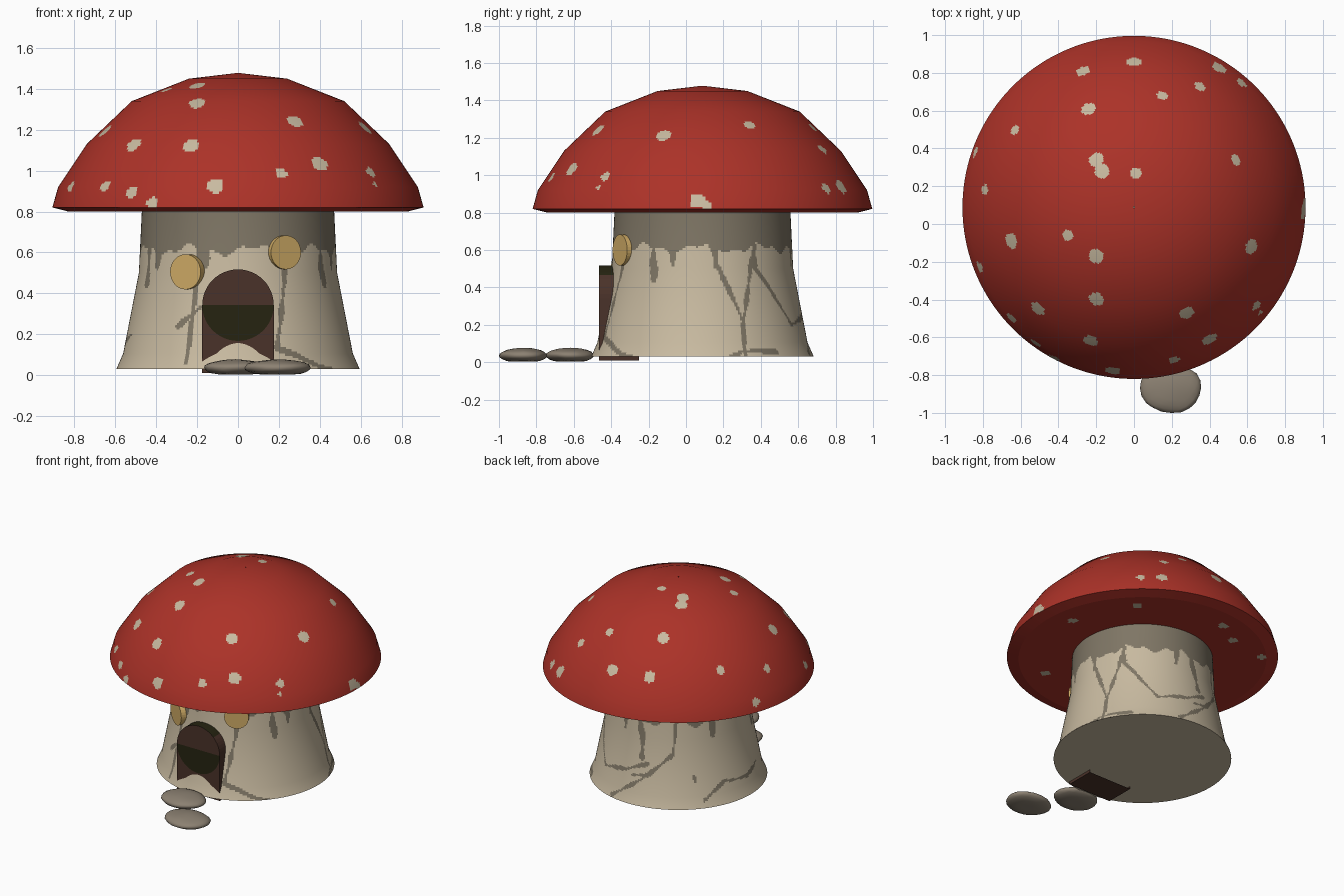
import bpy, bmesh, math, random
from mathutils import Vector, Matrix, noise

if "Cube" in bpy.data.objects:
    bpy.data.objects.remove(bpy.data.objects["Cube"])

CY = 0.088  # the house axis sits slightly behind the origin


def mat(name, rgb):
    m = bpy.data.materials.new(name)
    lin = [(c / 255 / 12.92 if c < 11 else ((c / 255 + 0.055) / 1.055) ** 2.4) for c in rgb]
    m.diffuse_color = (*lin, 1)
    m.use_nodes = True
    m.node_tree.nodes["Principled BSDF"].inputs["Base Color"].default_value = m.diffuse_color
    return m


RED = mat("cap red", (172, 50, 40))
BEIGE = mat("beige", (200, 186, 160))
MOSS = mat("stem dark", (127, 118, 101))
GOLD = mat("window gold", (208, 172, 102))
BROWN = mat("door brown", (74, 50, 41))
OLIVE = mat("door olive", (38, 36, 17))
STONE = mat("stone grey", (140, 129, 114))


def make(name, verts, faces, mats, idx=None, smooth=True):
    me = bpy.data.meshes.new(name)
    me.from_pydata(verts, [], faces)
    for m in mats:
        me.materials.append(m)
    if idx:
        me.polygons.foreach_set("material_index", idx)
    me.polygons.foreach_set("use_smooth", [smooth] * len(faces))
    me.update()
    ob = bpy.data.objects.new(name, me)
    bpy.context.collection.objects.link(ob)
    return ob


def lathe(name, prof, rule, mats, segs=360, step=0.011, flat=False):
    """Spin a profile of (radius, z) into a fine grid; rule(point) picks each face's colour.
    Normals are blended from the coarse profile so the shading stays soft."""
    seg_n = [Vector((b[1] - a[1], a[0] - b[0])).normalized() for a, b in zip(prof, prof[1:])]
    pn = [seg_n[0]] + [(a + b).normalized() for a, b in zip(seg_n, seg_n[1:])] + [seg_n[-1]]
    if prof[-1][0] < 0.01:
        pn[-1] = Vector((0, 1))
    rows = []
    for i in range(len(prof) - 1):
        a, b = Vector(prof[i]), Vector(prof[i + 1])
        n = max(1, round((b - a).length / step))
        rows += [(a.lerp(b, k / n), pn[i].lerp(pn[i + 1], k / n)) for k in range(n)]
    rows.append((Vector(prof[-1]), pn[-1]))
    verts, norms, faces, idx = [], [], [], []
    for p, nr in rows:
        for s in range(segs):
            t = 2 * math.pi * s / segs
            c, d = math.cos(t), math.sin(t)
            verts.append(Vector((p[0] * c, CY + p[0] * d, p[1])))
            norms.append(Vector((nr[0] * c, nr[0] * d, nr[1])).normalized())
    for r in range(len(rows) - 1):
        for s in range(segs):
            q = (r * segs + s, r * segs + (s + 1) % segs,
                 (r + 1) * segs + (s + 1) % segs, (r + 1) * segs + s)
            faces.append(q)
            idx.append(rule((verts[q[0]] + verts[q[2]]) / 2))
    ob = make(name, verts, faces, mats, idx, not flat)
    if not flat:
        ob.data.normals_split_custom_set_from_vertices(norms)
    return ob


# ---- Cap: spotted dome and flat underside
DOME = [(0.908, 0.82), (0.88, 0.92), (0.74, 1.13), (0.52, 1.34), (0.24, 1.45), (0.004, 1.478)]
BIG = [(-.24, .61), (-.2, .34), (-.2, -.17), (-.2, -.4), (-.51, -.45), (-.23, -.62),
       (-.11, -.78), (.28, -.47), (.62, -.12), (-.27, .81), (0, .86), (.45, .83),
       (.4, -.61), (-.17, .28), (-.65, -.09), (.895, .06)]
SMALL = [(.57, .75), (.15, .68), (.35, .73), (-.63, .5), (-.84, .38), (.01, .27), (.54, .34),
         (-.79, .18), (.905, .11), (-.35, -.06), (-.82, -.23), (-.65, -.5), (.21, -.72),
         (.65, -.43), (-.52, -.63), (-.42, -.71)]
UNDER = [(.38, -.48), (.69, .18), (.49, .62), (-.13, .78), (-.3, .67), (-.59, .62)]


def dome_point(x, y):
    r = min(math.hypot(x, y - CY), 0.905)
    for (r0, z0), (r1, z1) in zip(DOME, DOME[1:]):
        if r1 <= r <= r0:
            return Vector((x, y, z0 + (z1 - z0) * (r0 - r) / (r0 - r1)))


spots = [(dome_point(*p), 0.040) for p in BIG] + [(dome_point(*p), 0.030) for p in SMALL]
spots.append((dome_point(.67, -.47), 0.014))
under_spots = [(Vector((x, y, 0.805)), 0.034) for x, y in UNDER]


def spot_rule(group):
    return lambda p: int(any((p - c).length_squared < r * r for c, r in group))


lathe("cap_dome", DOME, spot_rule(spots), [RED, BEIGE])
lathe("cap_underside", [(0.40, 0.80), (0.83, 0.80), (0.908, 0.82)], spot_rule(under_spots),
      [RED, BEIGE], segs=240, step=0.02, flat=True)

# ---- Stem: dark ragged top band, drips and branching cracks as (degrees from front, z)
CRACKS = [
    [(30, .62), (26, .4), (20, .13), (30, .10), (41, .05), (50, .03)],
    [(-23, .62), (-25, .3), (-26, .06)], [(-21, .33), (-33, .24)],
    [(95, .62), (114, .22), (125, .62)], [(114, .24), (113, .03)],
    [(124, .52), (151, .2), (175, .25), (192, .32)],
    [(106, .03), (112, .06), (132, .055)],
    [(166, .05), (187, .2), (211, .4), (213, .62)], [(180, .22), (193, .24)],
    [(233, .08), (249, .18), (271, .15), (287, .2)], [(226, .24), (227, .21)],
]
DRIPS = [[(57, .62), (58, .44)], [(70, .62), (71, .52)], [(183, .62), (187, .36)],
         [(243, .62), (243, .5)], [(295, .62), (296, .45)], [(-54, .62), (-55, .53)],
         [(-19, .62), (-20, .54)], [(97, .62), (99, .52)], [(125, .62), (125, .52)],
         [(168, .62), (168, .52)]]
STROKES = [(a, b, w) for group, w in ((CRACKS, .014), (DRIPS, .024))
           for line in group for a, b in zip(line, line[1:])]


def stem_rule(p):
    deg = math.degrees(math.atan2(p.x, CY - p.y))
    t = math.radians(deg)
    if p.z > .61 + .02 * math.sin(9 * t) + .012 * math.sin(23 * t + 1):
        return 1
    k = math.radians(1) * .52
    wob = .85 + .35 * math.sin(p.z * 31 + t * 11)
    for (a0, z0), (a1, z1), w in STROKES:
        if not min(z0, z1) - .03 < p.z < max(z0, z1) + .03:
            continue
        px, pz = ((deg - a0 + 180) % 360 - 180) * k, p.z - z0
        dx, dz = (a1 - a0) * k, z1 - z0
        u = max(0, min(1, (px * dx + pz * dz) / (dx * dx + dz * dz)))
        if math.hypot(px - u * dx, pz - u * dz) < w * wob:
            return 1
    return 0


lathe("stem", [(0.595, 0.03), (0.562, 0.105), (0.485, 0.5), (0.47, 0.81)], stem_rule, [BEIGE, MOSS])
ring = [(0.595 * math.cos(t), CY + 0.595 * math.sin(t), 0.03)
        for t in (-2 * math.pi * i / 120 for i in range(120))]
make("stem_base", ring, [tuple(range(120))], [BEIGE], smooth=False)

# ---- Door: arched slab with an olive lower half disc
R, ZC, YF, YB, N = 0.175, 0.342, -0.464, -0.25, 24
arc = [(R * math.cos(math.pi * i / N), R * math.sin(math.pi * i / N)) for i in range(N + 1)]
upper = [(x, YF, ZC + z) for x, z in arc]          # right to left over the top
lower = [(x, YF, ZC - z) for x, z in arc]          # right to left under the centre
dv, df, di = [], [], []


def door_face(pts, m):
    df.append(tuple(range(len(dv), len(dv) + len(pts))))
    dv.extend(pts)
    di.append(m)


h = N // 2
door_face(upper[::-1][::-1], 0)
door_face(lower[::-1], 1)
for i in range(N):   # strips below the half disc
    (x0, _, z0), (x1, _, z1) = lower[i], lower[i + 1]
    door_face([(x0, YF, z0), (x1, YF, z1), (x1, YF, 0.01), (x0, YF, 0.01)], 0)
outline = [(R, YF, 0.01)] + upper + [(-R, YF, 0.01)]
for a, b in zip(outline, outline[1:] + outline[:1]):
    top = (a[2] + b[2]) / 2 > ZC + 0.125
    door_face([a, (a[0], YB, a[2]), (b[0], YB, b[2]), b], int(top))
door = make("door", dv, df, [BROWN, OLIVE], di, False)
bm = bmesh.new()
bm.from_mesh(door.data)
bmesh.ops.remove_doubles(bm, verts=bm.verts, dist=1e-5)
bmesh.ops.recalc_face_normals(bm, faces=bm.faces)
if sum(f.normal.y for f in bm.faces if abs(f.normal.y) > .9) > 0:
    bmesh.ops.reverse_faces(bm, faces=bm.faces)
bm.to_mesh(door.data)
bm.free()

# ---- Round windows: short discs facing outwards
for name, deg, z, dist, rad in (("window_left", -30, 0.505, 0.515, 0.086),
                                ("window_right", 28, 0.60, 0.50, 0.083)):
    t = math.radians(deg)
    out = Vector((math.sin(t), -math.cos(t), 0))
    bm = bmesh.new()
    bmesh.ops.create_cone(bm, cap_ends=True, segments=32, radius1=rad, radius2=rad, depth=0.07,
                          matrix=Matrix.Translation(Vector((0, CY, z)) + out * (dist - 0.035))
                          @ out.to_track_quat('Z', 'Y').to_matrix().to_4x4())
    me = bpy.data.meshes.new(name)
    bm.to_mesh(me)
    bm.free()
    me.materials.append(GOLD)
    bpy.context.collection.objects.link(bpy.data.objects.new(name, me))

# ---- Stepping stones: flattened lumpy spheres
for name, x, y, rx, ry, seed in (("stone_front", 0.195, -0.87, 0.165, 0.13, 3.0),
                                 ("stone_back", -0.01, -0.62, 0.158, 0.13, 8.0)):
    bm = bmesh.new()
    bmesh.ops.create_icosphere(bm, subdivisions=3, radius=1)
    for v in bm.verts:
        n = 1 + 0.07 * noise.noise(v.co * 1.6 + Vector((seed, 0, seed)))
        z = max(0.003, 0.036 + 0.04 * v.co.z * n)
        v.co = Vector((x + rx * v.co.x * n, max(-1, y + ry * v.co.y * n), z))
    for f in bm.faces:
        f.smooth = True
    me = bpy.data.meshes.new(name)
    bm.to_mesh(me)
    bm.free()
    me.materials.append(STONE)
    bpy.context.collection.objects.link(bpy.data.objects.new(name, me))
